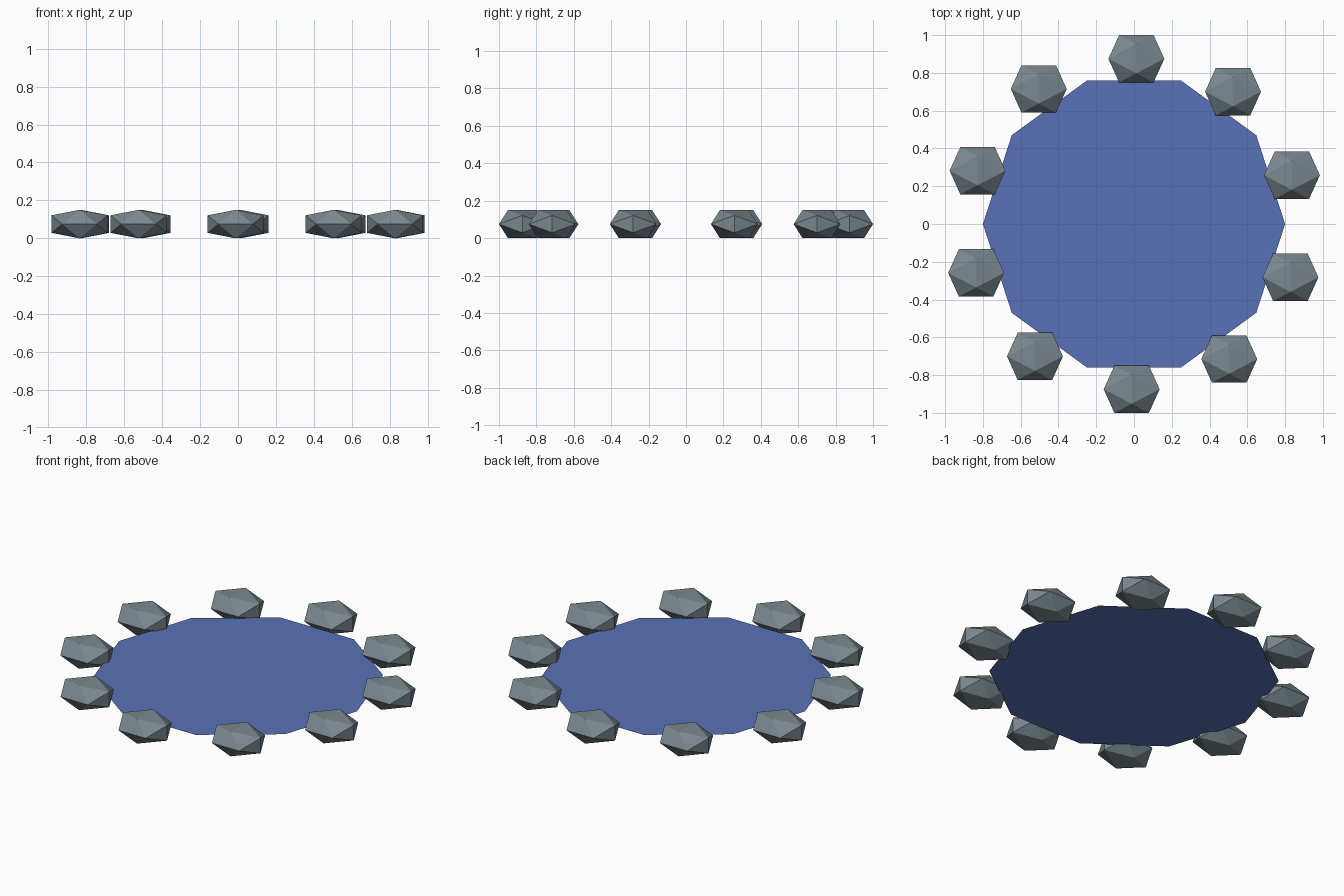
import bpy
import bmesh
import math

cube = bpy.data.objects.get("Cube")
if cube:
    bpy.data.objects.remove(cube, do_unlink=True)


def make_material(name, rgb):
    mat = bpy.data.materials.new(name)
    mat.use_nodes = True
    mat.diffuse_color = (*rgb, 1)
    bsdf = next(n for n in mat.node_tree.nodes if n.type == 'BSDF_PRINCIPLED')
    bsdf.inputs["Base Color"].default_value = (*rgb, 1)
    bsdf.inputs["Roughness"].default_value = 0.9
    return mat


def add_object(name, mesh, location):
    obj = bpy.data.objects.new(name, mesh)
    obj.location = location
    bpy.context.collection.objects.link(obj)
    return obj


water_blue = make_material("water_blue", (0.098, 0.171, 0.479))
stone_grey = make_material("stone_grey", (0.195, 0.246, 0.275))

SIDES = 10
WATER_RADIUS, WATER_HEIGHT = 0.8, 0.05
RING_RADIUS, RING_START = 0.875, 0.3
ROCK_HALF_SIZE = (0.148, 0.125, 0.075)

# Water: a flat ten-sided sheet
bm = bmesh.new()
bmesh.ops.create_circle(bm, cap_ends=True, segments=SIDES, radius=WATER_RADIUS)
# put a corner on the +x axis
for i, v in enumerate(bm.verts):
    a = math.tau * i / SIDES
    v.co = (WATER_RADIUS * math.cos(a), WATER_RADIUS * math.sin(a), 0)
bm.normal_update()
for f in bm.faces:
    if f.normal.z < 0:
        f.normal_flip()
water_mesh = bpy.data.meshes.new("water_surface")
bm.to_mesh(water_mesh)
bm.free()
water_mesh.materials.append(water_blue)
add_object("water_surface", water_mesh, (0, 0, WATER_HEIGHT))

# Rock: an icosahedron from three golden rectangles, squashed to size
golden = (1 + math.sqrt(5)) / 2
short = 1 / golden
sx, sy, sz = ROCK_HALF_SIZE
bm = bmesh.new()
for a in (-1, 1):
    for b in (-1, 1):
        for x, y, z in ((a * short, b, 0), (0, a * short, b), (b, 0, a * short)):
            bm.verts.new((x * sx, y * sy, z * sz))
bmesh.ops.convex_hull(bm, input=bm.verts[:])
bmesh.ops.recalc_face_normals(bm, faces=bm.faces[:])
rock_mesh = bpy.data.meshes.new("rock")
bm.to_mesh(rock_mesh)
bm.free()
rock_mesh.materials.append(stone_grey)

# Ring of rocks around the water's edge
for i in range(SIDES):
    angle = RING_START + math.tau * i / SIDES
    add_object(f"rock_{i + 1}", rock_mesh,
               (RING_RADIUS * math.cos(angle), RING_RADIUS * math.sin(angle), sz))
